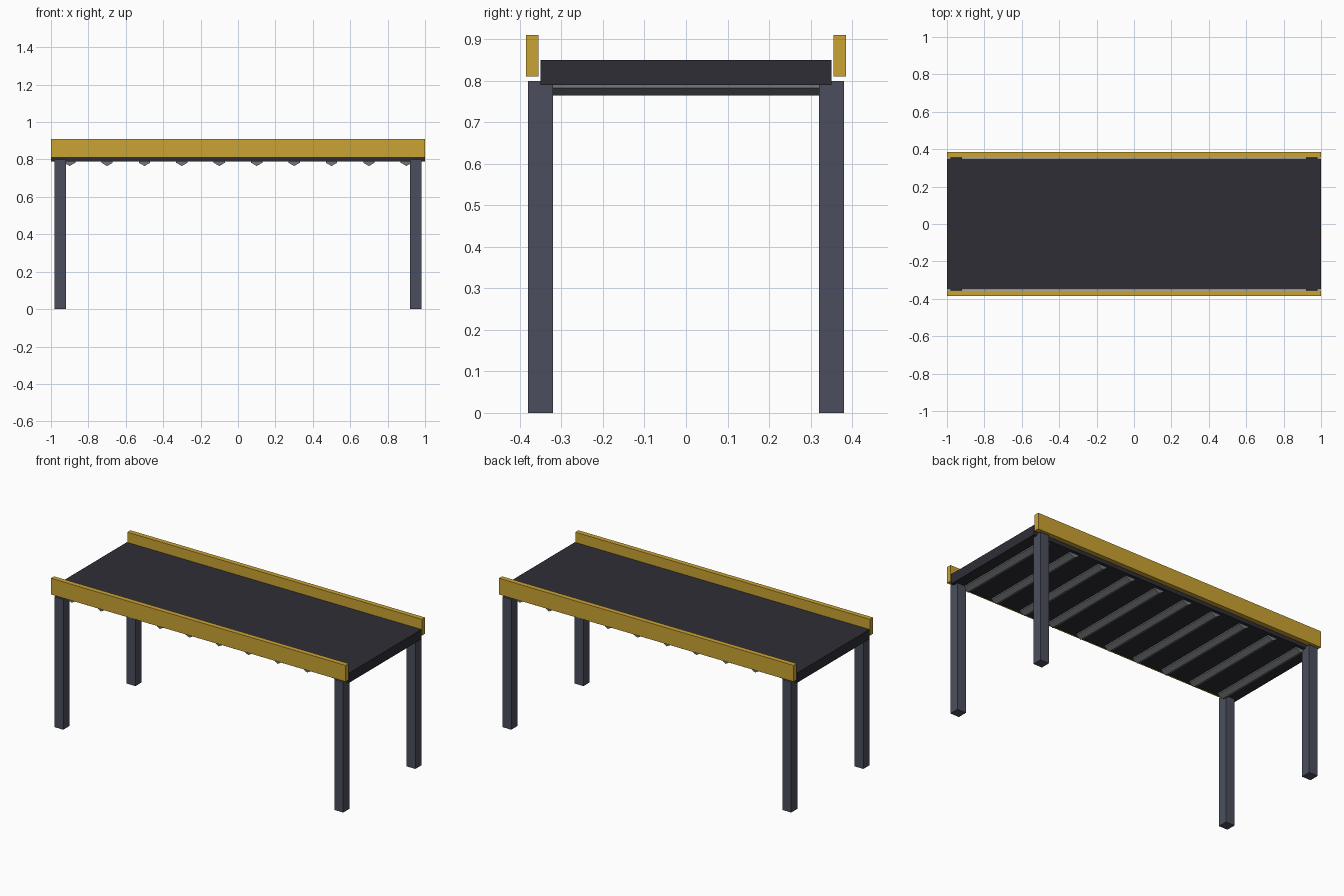
import bpy
import math

cube = bpy.data.objects.get("Cube")
if cube:
    bpy.data.objects.remove(cube, do_unlink=True)


def make_material(name, rgb):
    mat = bpy.data.materials.new(name)
    mat.use_nodes = True
    color = (*rgb, 1.0)
    mat.diffuse_color = color
    mat.node_tree.nodes["Principled BSDF"].inputs["Base Color"].default_value = color
    return mat


belt_black = make_material("belt_black", (0.027, 0.027, 0.036))
frame_grey = make_material("frame_grey", (0.07, 0.078, 0.11))
rail_yellow = make_material("rail_yellow", (0.6, 0.37, 0.033))
roller_steel = make_material("roller_steel", (0.17, 0.185, 0.195))


def finish(name, mat):
    obj = bpy.context.object
    obj.name = name
    obj.data.name = name
    obj.data.materials.append(mat)
    return obj


def box(name, center, size, mat):
    bpy.ops.mesh.primitive_cube_add(size=1, location=center)
    obj = finish(name, mat)
    obj.scale = size
    bpy.ops.object.transform_apply(location=False, rotation=False, scale=True)
    return obj


# Belt slab
box("belt", (0, 0, 0.82), (2, 0.7, 0.06), belt_black)

# Side rails and legs, front and back
for y_name, sy in (("front", -1), ("back", 1)):
    box(f"{y_name}_rail", (0, sy * 0.37, 0.86), (2, 0.03, 0.1), rail_yellow)
    for x_name, sx in (("right", -1), ("left", 1)):
        box(f"{y_name}_{x_name}_leg", (sx * 0.95, sy * 0.35, 0.4),
            (0.06, 0.06, 0.8), frame_grey)

# Six-sided rollers, one corner down, showing under the belt
for i in range(10):
    bpy.ops.mesh.primitive_cylinder_add(
        vertices=6, radius=0.035, depth=0.66,
        location=(-0.9 + 0.2 * i, 0, 0.8), rotation=(math.pi / 2, 0, 0))
    finish(f"roller_{i + 1}", roller_steel)
